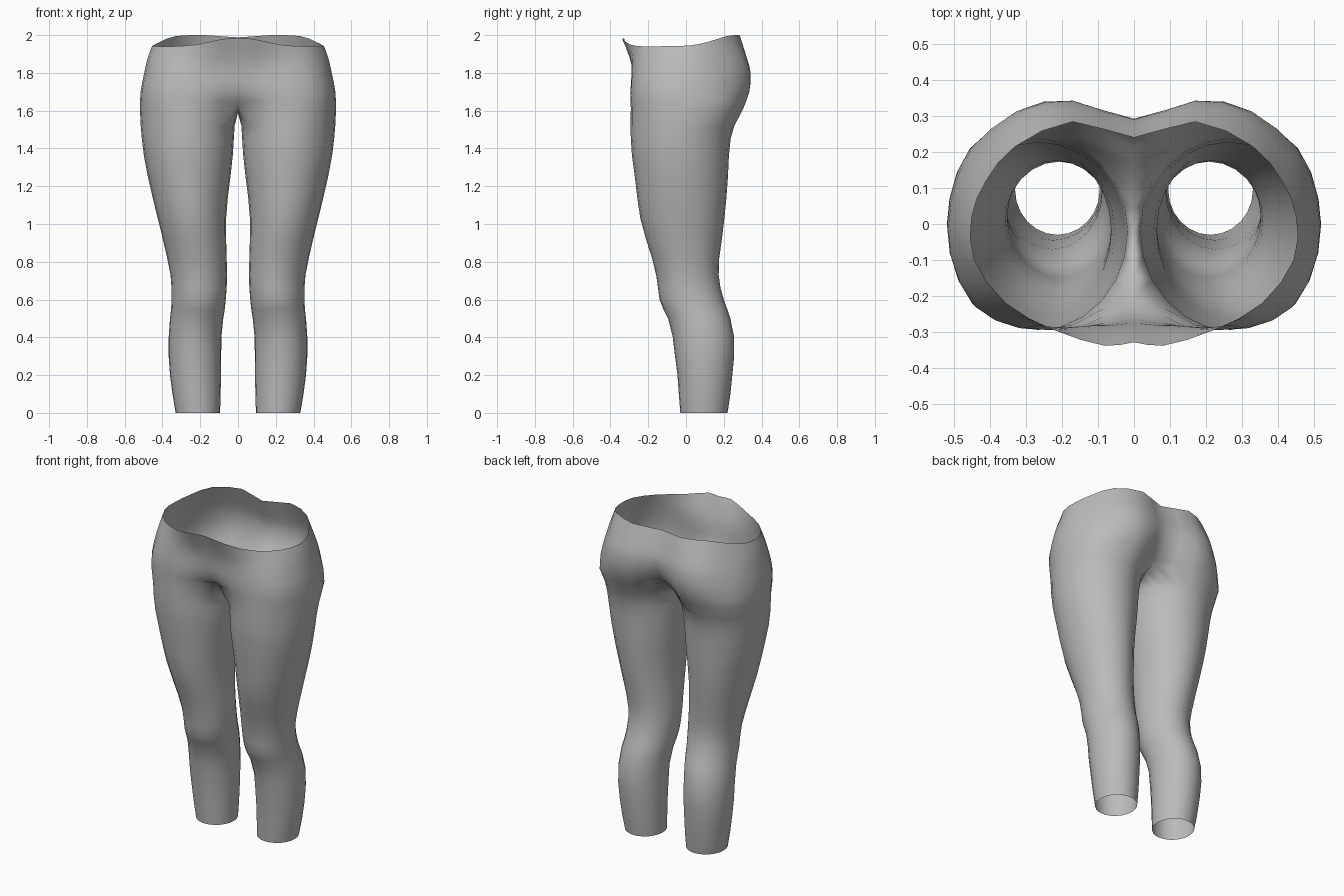
import bpy, bmesh, math
from mathutils import Vector

if "Cube" in bpy.data.objects:
    bpy.data.objects.remove(bpy.data.objects["Cube"])

N = 24        # points around a leg
SEAM = 3      # ring points SEAM..N-SEAM run round the outside of the hip

fabric = bpy.data.materials.new("grey fabric")
fabric.diffuse_color = (0.5, 0.5, 0.5, 1)
fabric.use_nodes = True
fabric.node_tree.nodes["Principled BSDF"].inputs["Base Color"].default_value = fabric.diffuse_color

# leg sections: z, inner x, outer x, front y, back y
legs = [
    (0.00, .095, .330, -.030, .220), (0.10, .092, .347, -.038, .235),
    (0.20, .090, .360, -.045, .245), (0.30, .089, .367, -.058, .255),
    (0.40, .088, .367, -.070, .255), (0.50, .078, .360, -.095, .235),
    (0.55, .070, .354, -.120, .218), (0.60, .065, .352, -.140, .200),
    (0.66, .060, .352, -.148, .183), (0.73, .058, .357, -.158, .173),
    (0.82, .060, .375, -.180, .176), (0.92, .063, .398, -.212, .190),
    (1.03, .063, .425, -.242, .203), (1.14, .054, .452, -.258, .214),
    (1.25, .040, .477, -.271, .222), (1.36, .028, .498, -.286, .227),
    (1.45, .022, .509, -.292, .236), (1.52, .018, .515, -.294, .256),
]

# hip sections from front centre round to back centre: z and (x, y) pairs
hips = [
    (1.61, [(0, -.20), (.17, -.28), (.33, -.285), (.455, -.21), (.512, -.07),
            (.512, .07), (.455, .21), (.33, .285), (.17, .295), (0, .17)]),
    (1.70, [(0, -.262), (.15, -.288), (.31, -.29), (.44, -.23), (.508, -.09),
            (.508, .06), (.455, .20), (.33, .31), (.17, .335), (0, .255)]),
    (1.80, [(0, -.28), (.13, -.283), (.29, -.285), (.42, -.22), (.488, -.09),
            (.49, .05), (.44, .18), (.32, .31), (.17, .342), (0, .292)]),
    (1.88, [(0, -.297), (.11, -.297), (.25, -.283), (.39, -.217), (.468, -.09),
            (.472, .035), (.425, .155), (.315, .285), (.17, .322), (0, .278)]),
]
waist = [(0, -.328, 1.982), (.08, -.338, 1.98), (.22, -.295, 1.95), (.355, -.22, 1.94),
         (.443, -.10, 1.942), (.45, .02, 1.945), (.41, .12, 1.965), (.33, .215, 1.995),
         (.17, .284, 2.0), (0, .24, 1.988)]


def midpoint(a, b, c, d):
    return (b + c) * 0.5625 - (a + d) * 0.0625


def densify(points):
    """Add a smooth in-between point to every span of a half section."""
    p = [Vector(q) for q in points]
    mirror = lambda v: Vector((-v.x, v.y, v.z))
    ext = [mirror(p[1])] + p + [mirror(p[-2])]
    out = []
    for i in range(1, len(p)):
        out += [ext[i], midpoint(*ext[i - 1:i + 3])]
    return out + [p[-1]]


def leg_ring(z, xin, xout, yf, yb):
    cx, rx = (xin + xout) / 2, (xout - xin) / 2
    cy, ry = (yf + yb) / 2, (yb - yf) / 2
    ring = []
    for i in range(N):
        a = 2 * math.pi * i / N
        ring.append(Vector((cx - rx * math.cos(a), cy - ry * math.sin(a), z)))
    return ring


bm = bmesh.new()
add = lambda pts: [bm.verts.new(p) for p in pts]

# leg tube
rings = [add(leg_ring(*s)) for s in legs]

# hip rows, with smooth rows between the keyed ones
keys = [densify([(x, y, z) for x, y in pts]) for z, pts in hips] + [densify(waist)]
rows = []
for i, k in enumerate(keys):
    rows.append(k)
    if i + 1 < len(keys):
        before, after = keys[max(i - 1, 0)], keys[min(i + 2, len(keys) - 1)]
        rows.append([midpoint(*q) for q in zip(before, k, keys[i + 1], after)])
for end in (0, -1):
    rows[0][end].z = 1.635
rows = [add(r) for r in rows]

# crotch seam closes the lowest hip row into a full ring
front, back = rows[0][0].co, rows[0][-1].co
seam = []
for i in range(1, 2 * SEAM):
    t = i / (2 * SEAM)
    seam.append((0, back.y + (front.y - back.y) * t, 1.59 + 0.045 * abs(2 * t - 1) ** 2))
seam = add(seam)
top = [None] * N
for j, v in enumerate(rows[0] + seam):
    top[(SEAM + j) % N] = v
rings.append(top)

for lo, hi in zip(rings, rings[1:]):
    for i in range(N):
        j = (i + 1) % N
        bm.faces.new((lo[i], lo[j], hi[j], hi[i]))
for lo, hi in zip(rows, rows[1:]):
    for i in range(len(lo) - 1):
        bm.faces.new((lo[i], lo[i + 1], hi[i + 1], hi[i]))

for f in bm.faces:
    f.smooth = True
mesh = bpy.data.meshes.new("leggings")
bm.to_mesh(mesh)
bm.free()
mesh.materials.append(fabric)
leggings = bpy.data.objects.new("leggings", mesh)
bpy.context.collection.objects.link(leggings)

# second leg
mirror = leggings.modifiers.new("mirror", 'MIRROR')
mirror.use_clip = True
mirror.merge_threshold = 0.001
